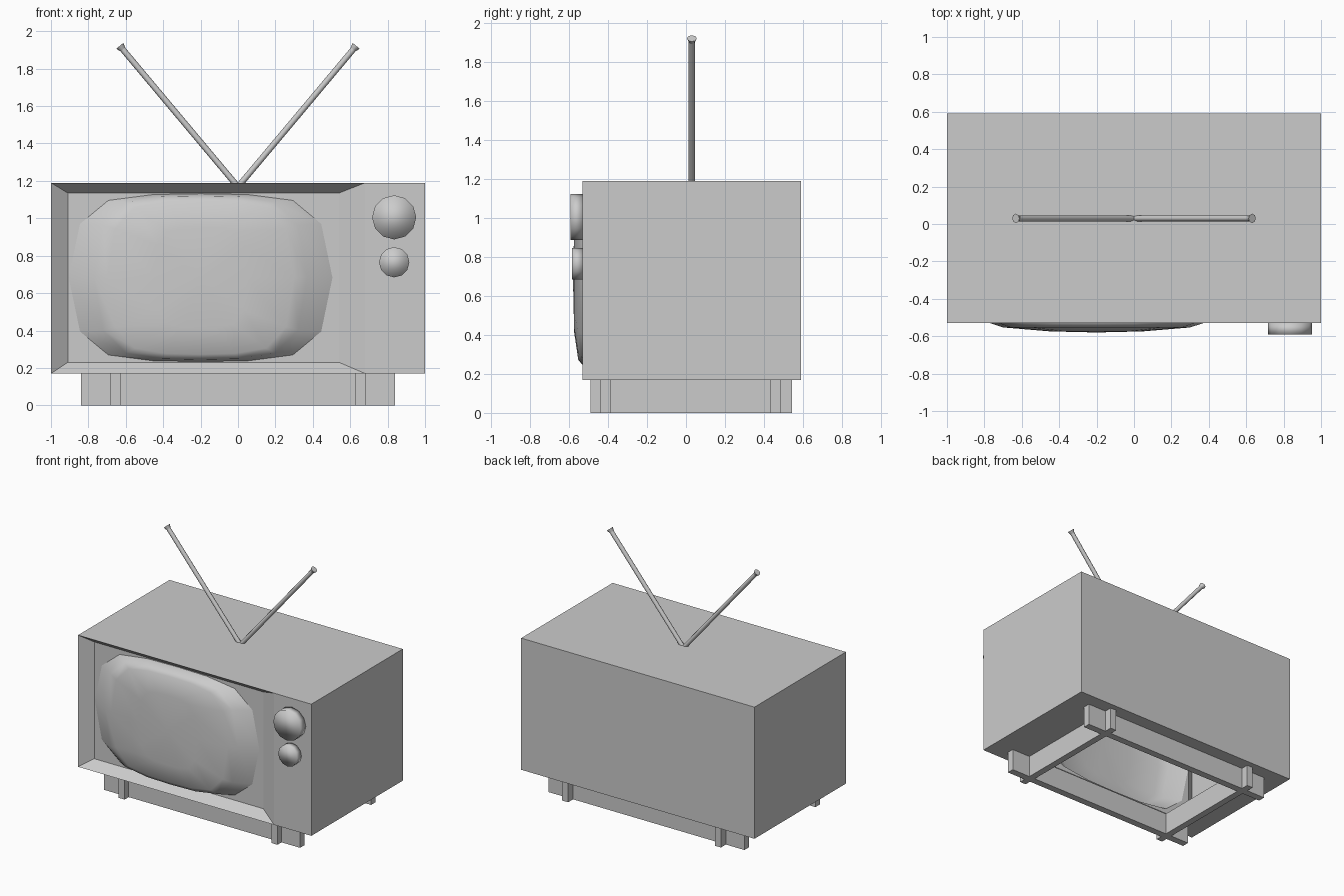
import bpy, bmesh, math
from mathutils import Vector

if "Cube" in bpy.data.objects:
    bpy.data.objects.remove(bpy.data.objects["Cube"])

FRONT, BACK, LOW, TOP = -0.53, 0.59, 0.17, 1.19
FLOOR = -0.46                       # depth of the recessed screen surround
CX, CZ = -0.2, 0.6825               # screen centre


def finish(bm, name, smooth=None):
    me = bpy.data.meshes.new(name)
    bm.to_mesh(me)
    bm.free()
    ob = bpy.data.objects.new(name, me)
    bpy.context.collection.objects.link(ob)
    if smooth:
        for o in bpy.context.selected_objects:
            o.select_set(False)
        ob.select_set(True)
        bpy.context.view_layer.objects.active = ob
        bpy.ops.object.shade_smooth_by_angle(angle=math.radians(smooth))
    return ob


def box(name, x0, x1, y0, y1, z0, z1):
    bm = bmesh.new()
    bmesh.ops.create_cube(bm, size=1)
    for v in bm.verts:
        v.co = ((x0 + x1) / 2 + v.co.x * (x1 - x0),
                (y0 + y1) / 2 + v.co.y * (y1 - y0),
                (z0 + z1) / 2 + v.co.z * (z1 - z0))
    return finish(bm, name)


def rod(name, a, b, r0, r1, sides, smooth):
    a, b = Vector(a), Vector(b)
    bm = bmesh.new()
    bmesh.ops.create_cone(bm, cap_ends=True, segments=sides, radius1=r0,
                          radius2=r1, depth=(b - a).length)
    rot = (b - a).to_track_quat('Z', 'Y')
    for v in bm.verts:
        v.co = rot @ v.co + (a + b) / 2
    return finish(bm, name, smooth)


# rounded television outline, unit half sizes
quarter = [(1, 0), (0.915, 0.64), (0.70, 0.92), (0.36, 0.99)]
outline = (quarter + [(0, 1)] + [(-x, z) for x, z in quarter[:0:-1]])
outline += [(-x, -z) for x, z in outline]


def ring(bm, hx, hz, y):
    return [bm.verts.new((CX + hx * x, y, CZ + hz * z)) for x, z in outline]


# bulging screen
bm = bmesh.new()
levels = [(0.705, 0.449, FLOOR), (0.57, 0.438, -0.53),
          (0.50, 0.41, -0.553), (0.25, 0.27, -0.574)]
rings = [ring(bm, *lv) for lv in levels]
n = len(outline)
for a, b in zip(rings, rings[1:]):
    for i in range(n):
        j = (i + 1) % n
        bm.faces.new((a[i], a[j], b[j], b[i]))
tip = bm.verts.new((CX, -0.58, CZ))
for i in range(n):
    bm.faces.new((rings[-1][i], rings[-1][(i + 1) % n], tip))
bm.normal_update()
if sum(f.normal.y for f in bm.faces) > 0:
    bmesh.ops.reverse_faces(bm, faces=bm.faces[:])
finish(bm, "screen", 60)

# cabinet shell: open underneath inside the base, sloped screen surround
bm = bmesh.new()


def rect(x0, x1, z0, z1, y):
    return [bm.verts.new((x, y, z)) for x, z in
            ((x0, z0), (x1, z0), (x1, z1), (x0, z1))]


outer = rect(-1, 0.68, LOW, TOP, FRONT)
inner = rect(-0.91, 0.54, 0.23, 1.135, FLOOR)
back = rect(-1, 1, LOW, TOP, BACK)
fr_low = bm.verts.new((1, FRONT, LOW))
fr_top = bm.verts.new((1, FRONT, TOP))
hole = [bm.verts.new((x, y, LOW)) for x, y in
        ((-0.63, -0.385), (0.63, -0.385), (0.63, 0.43), (-0.63, 0.43))]
for i in range(4):
    j = (i + 1) % 4
    bm.faces.new((outer[i], outer[j], inner[j], inner[i]))
for f in ((outer[1], fr_low, fr_top, outer[2]),
          (outer[3], outer[2], fr_top, back[2], back[3]),
          (fr_low, back[1], back[2], fr_top),
          (back[0], outer[0], outer[3], back[3]),
          (back[1], back[0], back[3], back[2]),
          (outer[0], hole[0], hole[1], fr_low, outer[1]),
          (fr_low, hole[1], hole[2], back[1]),
          (back[1], hole[2], hole[3], back[0]),
          (back[0], hole[3], hole[0], outer[0])):
    bm.faces.new(f)
rim = ring(bm, *levels[0])
edges = [bm.edges.get((inner[i], inner[(i + 1) % 4])) for i in range(4)]
edges += [bm.edges.new((rim[i], rim[(i + 1) % n])) for i in range(n)]
bmesh.ops.triangle_fill(bm, use_beauty=True, edges=edges, normal=(0, -1, 0))
bmesh.ops.recalc_face_normals(bm, faces=bm.faces[:])
finish(bm, "cabinet")

# crossed base rails
box("front_rail", -0.84, 0.84, -0.44, -0.385, 0, LOW)
box("back_rail", -0.84, 0.84, 0.43, 0.485, 0, LOW)
for side, s in (("left", -1), ("right", 1)):
    box(side + "_rail", s * 0.655 - 0.026, s * 0.655 + 0.026, -0.49, 0.545, 0, LOW)

# control knobs
rod("large_knob", (0.835, FRONT, 1.005), (0.835, -0.592, 1.005), 0.118, 0.118, 12, 100)
rod("small_knob", (0.835, FRONT, 0.765), (0.835, -0.585, 0.765), 0.081, 0.081, 12, 100)

# antenna rods with flared tips
for side, s in (("left", -1), ("right", 1)):
    foot, end = Vector((s * 0.01, 0.03, 1.18)), Vector((s * 0.632, 0.03, 1.922))
    d = (end - foot).normalized()
    rod(side + "_antenna", foot, end - d * 0.02, 0.016, 0.016, 8, 50)
    rod(side + "_antenna_tip", end - d * 0.025, end, 0.016, 0.025, 8, 50)
